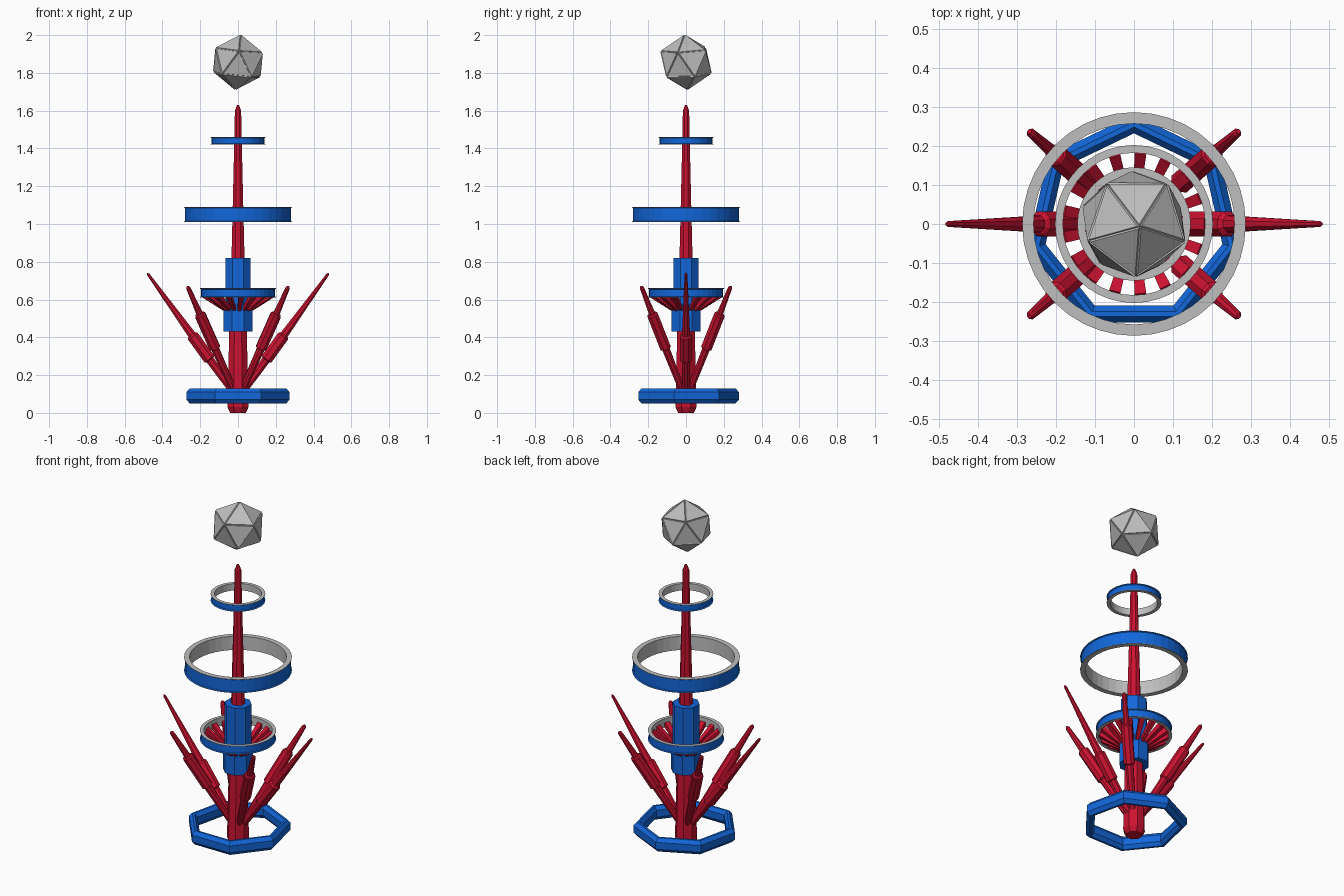
import bpy, bmesh, math
from mathutils import Vector, Matrix

if "Cube" in bpy.data.objects:
    bpy.data.objects.remove(bpy.data.objects["Cube"])


def material(name, col):
    m = bpy.data.materials.new(name)
    m.diffuse_color = (*col, 1)
    m.use_nodes = True
    m.node_tree.nodes["Principled BSDF"].inputs["Base Color"].default_value = m.diffuse_color
    return m


RED = material("crimson red", (0.60, 0.006, 0.03))
BLUE = material("bright blue", (0.006, 0.135, 0.70))
GREY = material("light grey", (0.52, 0.52, 0.52))


def finish(bm, name, mats):
    bmesh.ops.recalc_face_normals(bm, faces=bm.faces[:])
    me = bpy.data.meshes.new(name)
    bm.to_mesh(me)
    bm.free()
    for m in mats:
        me.materials.append(m)
    ob = bpy.data.objects.new(name, me)
    bpy.context.collection.objects.link(ob)
    return ob


def lathe(name, profile, sides, mats, closed=False, start=0.0, matrix=None, blue_segs=()):
    """Spin a (radius, height) profile; closed profiles make rings, open ones get end caps."""
    bm = bmesh.new()
    rows = []
    for r, z in profile:
        rows.append([bm.verts.new((r * math.cos(start + 2 * math.pi * i / sides),
                                   r * math.sin(start + 2 * math.pi * i / sides), z))
                     for i in range(sides)])
    n = len(rows)
    for j in range(n if closed else n - 1):
        a, b = rows[j], rows[(j + 1) % n]
        for i in range(sides):
            k = (i + 1) % sides
            f = bm.faces.new((a[i], a[k], b[k], b[i]))
            f.material_index = 1 if j in blue_segs else 0
    if not closed:
        bm.faces.new(rows[0])
        bm.faces.new(rows[-1])
    if matrix:
        bm.transform(matrix)
    return finish(bm, name, mats)


def aim(p, q):
    """Matrix placing local z along p -> q, with its length."""
    d = Vector(q) - Vector(p)
    return Matrix.Translation(p) @ d.to_track_quat('Z', 'Y').to_matrix().to_4x4(), d.length


EIGHTH = math.pi / 8

# central mast and its collar
lathe("mast", [(0.045, 0), (0.06, 0.03), (0.056, 0.2), (0.05, 0.45), (0.038, 0.8),
               (0.03, 1.1), (0.022, 1.42), (0.018, 1.6), (0.006, 1.63)], 8, [RED], start=EIGHTH)
lathe("lower_collar", [(0.082, 0.43), (0.082, 0.575)], 8, [BLUE], start=EIGHTH)
lathe("upper_collar", [(0.073, 0.57), (0.073, 0.82)], 8, [BLUE], start=EIGHTH)

# faceted base ring
lathe("base_ring", [(0.262, 0.05), (0.28, 0.07), (0.28, 0.11), (0.262, 0.13),
                    (0.248, 0.13), (0.232, 0.11), (0.232, 0.07), (0.248, 0.05)],
      7, [BLUE], closed=True, start=math.pi / 2)


# floating rings: grey inside and rims, blue outer band slightly recessed
def hoop(name, outer, inner, z0, z1):
    e, d = 0.006, 0.006
    lathe(name, [(inner, z0), (outer, z0), (outer, z0 + e * 0.4), (outer - d, z0 + e),
                 (outer - d, z1 - e), (outer, z1 - e * 0.4), (outer, z1), (inner, z1)],
          40, [GREY, BLUE], closed=True, blue_segs=(2, 3, 4))


hoop("top_hoop", 0.145, 0.125, 1.42, 1.46)
hoop("large_hoop", 0.286, 0.257, 1.01, 1.09)
hoop("spoked_hoop", 0.202, 0.182, 0.61, 0.66)

# spokes carrying the lower hoop
for i in range(17):
    a = 2 * math.pi * i / 17
    c, s = math.cos(a), math.sin(a)
    m, l = aim((0.06 * c, 0.06 * s, 0.54), (0.187 * c, 0.187 * s, 0.627))
    m = m @ Matrix.Rotation(0, 4, 'Z')
    lathe("spoke", [(0.012, 0), (0.021, l)], 4, [RED], start=math.pi / 4, matrix=m)


# slanted spikes: rod, thick sleeve, tapering point
def spike(name, az, tip_r, tip_z, s0, s1, rod, sleeve, neck, tip):
    c, s = math.cos(az), math.sin(az)
    m, l = aim((0.025 * c, 0.025 * s, 0.11), (tip_r * c, tip_r * s, tip_z))
    lathe(name, [(rod * 0.8, 0), (rod, l * s0), (sleeve, l * s0 + 0.005),
                 (sleeve, l * s1 - 0.008), (sleeve * 0.8, l * s1), (neck, l * s1 + 0.002),
                 (tip, l - 0.01), (tip * 0.5, l)], 8, [RED], start=EIGHTH, matrix=m)


for k in (0, 1):
    spike("long_spike", math.pi * k, 0.48, 0.74, 0.27, 0.48, 0.024, 0.034, 0.023, 0.008)
    for sg in (-1, 1):
        spike("short_spike", math.pi * k + sg * math.radians(41.5), 0.357, 0.67,
              0.41, 0.74, 0.022, 0.031, 0.018, 0.012)

# floating crystal: twenty raised panels with grooves between them
bm = bmesh.new()
bmesh.ops.create_icosphere(bm, subdivisions=1, radius=0.143)
top = Vector((0.1, -0.05, 1)).normalized()
old = max((v.co for v in bm.verts), key=lambda p: p.z).normalized()
bm.transform(top.rotation_difference(old).inverted().to_matrix().to_4x4())
near = max((v.co for v in bm.verts if v.co.normalized().dot(top) < 0.9), key=lambda p: p.y)
side = near - top * near.dot(top)
want = Vector((0, 1, 0)) - top * top.y
ang = math.atan2(top.dot(side.cross(want)), side.dot(want))
bm.transform(Matrix.Rotation(ang, 4, top))
bmesh.ops.inset_individual(bm, faces=bm.faces[:], thickness=0.004, depth=0.005)
zmax = max(v.co.z for v in bm.verts)
bm.transform(Matrix.Translation((0, 0, 2.0 - zmax)))
finish(bm, "crystal", [GREY])
